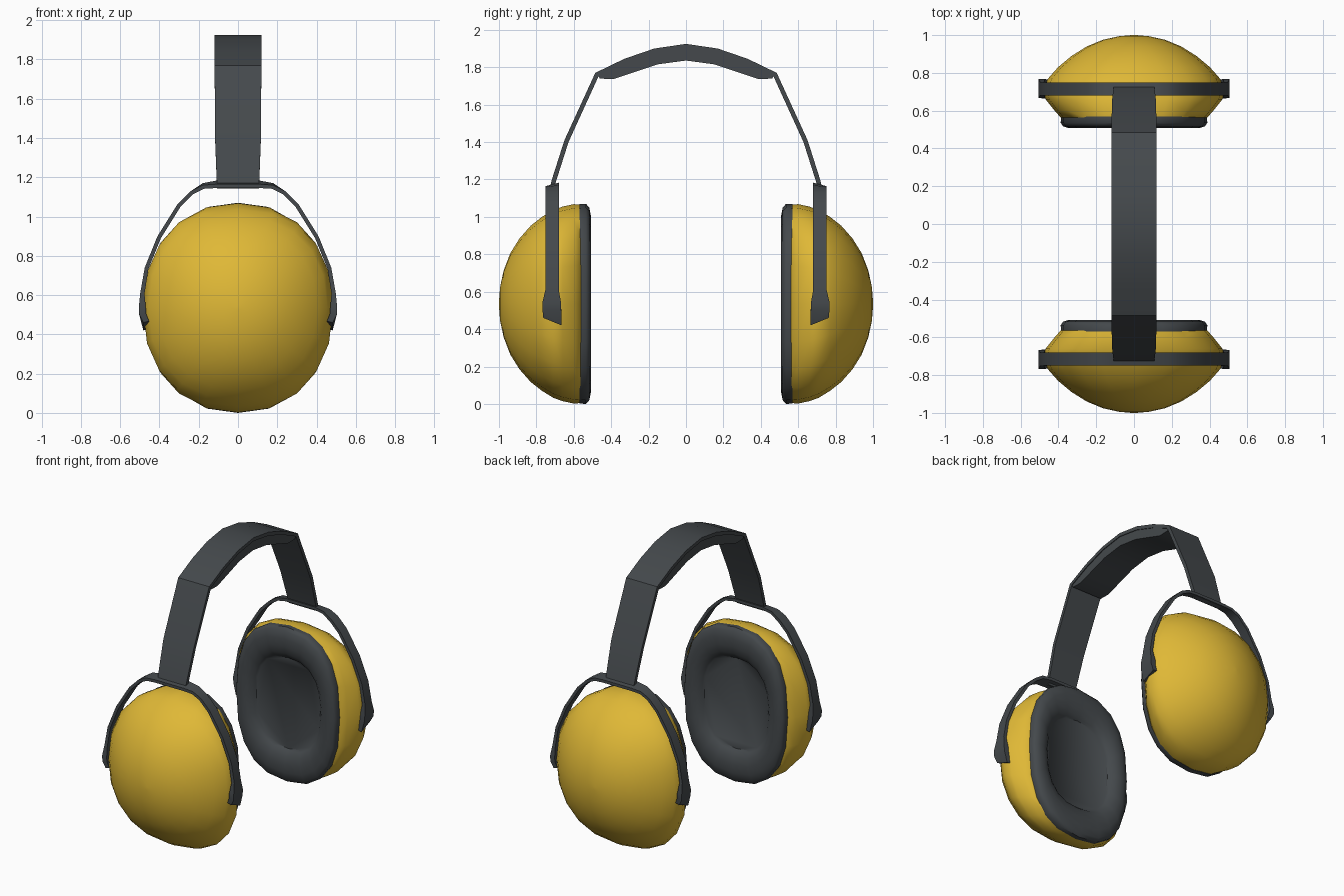
import bpy, bmesh, math
from mathutils import Vector

if "Cube" in bpy.data.objects:
    bpy.data.objects.remove(bpy.data.objects["Cube"])


def material(name, rgb):
    m = bpy.data.materials.new(name)
    m.diffuse_color = (*rgb, 1)
    m.use_nodes = True
    m.node_tree.nodes["Principled BSDF"].inputs["Base Color"].default_value = m.diffuse_color
    return m


YELLOW = material("safety yellow", (0.74, 0.48, 0.037))
DARK = material("dark grey", (0.058, 0.066, 0.072))
CZ = 0.535  # height of cup centre


def loft(name, rings, mat, cap_start=True, cap_end=True, angle=40, mirror=True):
    """Skin a list of equal-length closed rings."""
    bm = bmesh.new()
    vr = [[bm.verts.new(p) for p in r] for r in rings]
    n = len(vr[0])
    for a, b in zip(vr, vr[1:]):
        for i in range(n):
            j = (i + 1) % n
            bm.faces.new((a[i], a[j], b[j], b[i]))
    if cap_start:
        bm.faces.new(vr[0])
    if cap_end:
        bm.faces.new(vr[-1])
    bmesh.ops.recalc_face_normals(bm, faces=bm.faces)
    me = bpy.data.meshes.new(name)
    bm.to_mesh(me)
    bm.free()
    me.materials.append(mat)
    ob = bpy.data.objects.new(name, me)
    bpy.context.collection.objects.link(ob)
    bpy.ops.object.select_all(action='DESELECT')
    ob.select_set(True)
    bpy.context.view_layer.objects.active = ob
    bpy.ops.object.shade_smooth_by_angle(angle=math.radians(angle))
    if mirror:
        md = ob.modifiers.new("other side", 'MIRROR')
        md.use_axis = (False, True, False)
        md.use_mirror_merge = False
    return ob


def oval(y, rx, rz, power, n=20):
    """Superellipse ring in the xz plane."""
    def f(v):
        return math.copysign(abs(v) ** (2 / power), v) if abs(v) > 1e-6 else 0
    return [(rx * f(math.cos(2 * math.pi * i / n)), y,
             CZ + rz * f(math.sin(2 * math.pi * i / n))) for i in range(n)]


def strip(name, half, place, mat, mirror):
    """Bent strap: half path of (a, z, w0, w1, thickness, dz at w1), reflected in a."""
    other = [(-p[0],) + p[1:] for p in reversed(half) if p[0] > 1e-6]
    path = half + other
    rings = []
    for i, (a, z, w0, w1, t, dz) in enumerate(path):
        p, q = path[max(i - 1, 0)], path[min(i + 1, len(path) - 1)]
        d = Vector((q[0] - p[0], q[1] - p[1])).normalized()
        ia, iz = a - d.y * t, z + d.x * t
        rings.append([place(a, z, w0), place(a, z + dz, w1),
                      place(ia, iz + dz, w1), place(ia, iz, w0)])
    return loft(name, rings, mat, angle=25, mirror=mirror)


# Yellow ear cups
cup = [(0.56, 0.385, 0.53, 2.5), (0.60, 0.42, 0.533, 2.45), (0.66, 0.468, 0.52, 2.4),
       (0.71, 0.484, 0.502, 2.3), (0.77, 0.455, 0.465, 2.25), (0.83, 0.402, 0.418, 2.2),
       (0.89, 0.33, 0.35, 2.1), (0.94, 0.25, 0.27, 2), (0.975, 0.165, 0.178, 2),
       (0.994, 0.08, 0.09, 2), (1.0, 0.012, 0.012, 2)]
loft("ear_cup", [oval(*r) for r in cup], YELLOW, angle=60)

# Dark padded ear cushions with a recessed middle
cushion = [(0.57, 0.387, 0.533, 2.5), (0.535, 0.388, 0.535, 2.5), (0.517, 0.375, 0.515, 2.5),
           (0.507, 0.345, 0.465, 2.5), (0.507, 0.315, 0.41, 2.5), (0.518, 0.28, 0.36, 2.5),
           (0.54, 0.255, 0.325, 2.5), (0.552, 0.245, 0.315, 2.5)]
loft("ear_cushion", [oval(*r) for r in cushion], DARK, angle=50)

# Forked arms with wider pivot pads
arm = [(0.482, 0.42, 0.665, 0.763, 0.03, 0.04), (0.503, 0.50, 0.667, 0.767, 0.035, 0),
       (0.505, 0.54, 0.668, 0.768, 0.035, 0), (0.498, 0.61, 0.68, 0.752, 0.022, 0)]
arm += [(a, z, 0.68, 0.75, 0.02, dz) for a, z, dz in
        ((0.475, 0.74, 0), (0.41, 0.90, 0), (0.31, 1.06, 0), (0.24, 1.13, 0),
         (0.18, 1.17, -0.01), (0.11, 1.183, -0.018))]
strip("fork_arm", arm, lambda a, z, w: (a, w, z), DARK, True)

# Headband strap over the top
band = [(a, z, -w, w, 0.024, 0) for a, z, w in
        ((0.73, 1.15, 0.106), (0.717, 1.20, 0.109), (0.65, 1.41, 0.117), (0.485, 1.77, 0.119),
         (0.33, 1.845, 0.119), (0.17, 1.90, 0.119), (0, 1.925, 0.119))]
strip("headband", band, lambda a, z, w: (w, a, z), DARK, False)

# Padding under the headband
pad = [(a, z, -0.114, 0.114, t, 0) for a, z, t in
       ((0.47, 1.757, 0.02), (0.41, 1.787, 0.055), (0.32, 1.828, 0.065),
        (0.165, 1.882, 0.068), (0, 1.906, 0.07))]
strip("headband_pad", pad, lambda a, z, w: (w, a, z), DARK, False)
